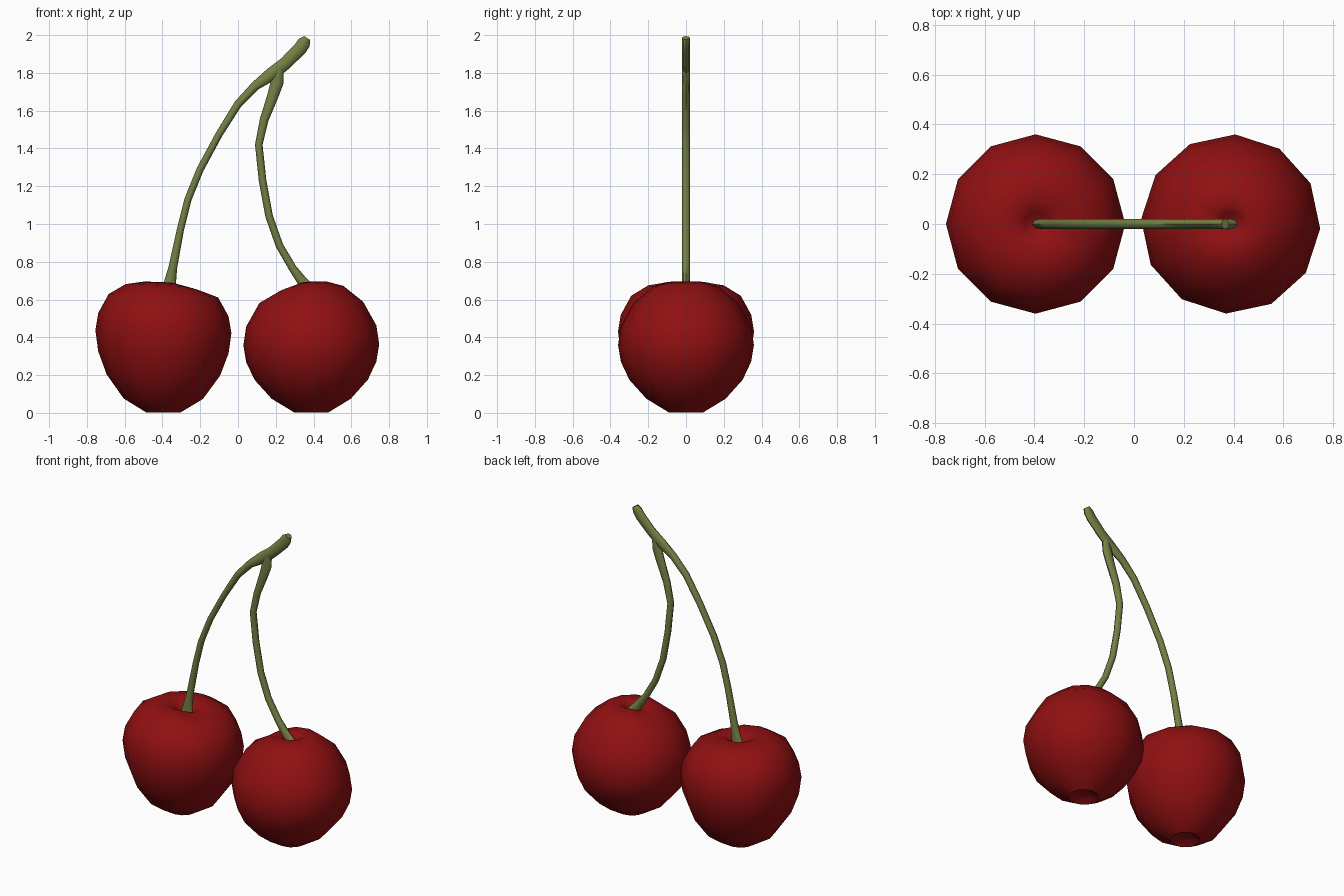
import bpy, bmesh, math
from mathutils import Vector

cube = bpy.data.objects.get("Cube")
if cube:
    bpy.data.objects.remove(cube, do_unlink=True)


def material(name, rgb):
    mat = bpy.data.materials.new(name)
    mat.use_nodes = True
    mat.diffuse_color = (*rgb, 1)
    bsdf = mat.node_tree.nodes["Principled BSDF"]
    bsdf.inputs["Base Color"].default_value = (*rgb, 1)
    bsdf.inputs["Roughness"].default_value = 0.6
    return mat


RED = material("cherry red", (0.28, 0.005, 0.006))
GREEN = material("stem green", (0.175, 0.215, 0.058))


def loft(name, rings, mat, angle):
    """Skin a list of equal rings, close both ends and smooth the result."""
    bm = bmesh.new()
    loops = [[bm.verts.new(p) for p in ring] for ring in rings]
    n = len(loops[0])
    for a, b in zip(loops, loops[1:]):
        for i in range(n):
            j = (i + 1) % n
            bm.faces.new((a[i], a[j], b[j], b[i]))
    bm.faces.new(loops[0])
    bm.faces.new(loops[-1])
    bmesh.ops.recalc_face_normals(bm, faces=bm.faces)
    mesh = bpy.data.meshes.new(name)
    bm.to_mesh(mesh)
    bm.free()
    mesh.materials.append(mat)
    obj = bpy.data.objects.new(name, mesh)
    bpy.context.collection.objects.link(obj)
    bpy.ops.object.select_all(action="DESELECT")
    obj.select_set(True)
    bpy.context.view_layer.objects.active = obj
    bpy.ops.object.shade_smooth_by_angle(angle=math.radians(angle))
    return obj


def cherry(name, x, profile, turn, groove, lean):
    """Twelve-sided lathe with a groove across the rim of the stem hollow."""
    rings = []
    for r, z in profile:
        ring = []
        for i in range(12):
            a = math.tau * i / 12 + turn
            dip = 0.025 * max(0, math.cos(a - groove)) ** 4 if z > 0.65 else 0
            tilt = lean * r * math.cos(a) * z
            ring.append((x + r * math.cos(a), r * math.sin(a), z - dip + tilt))
        rings.append(ring)
    return loft(name, rings, RED, 60)


def stem(name, path):
    """Tube in the xz plane: constant depth, width given at each point."""
    pts = [Vector((x, 0, z)) for x, z, w in path]
    rings = []
    for i, p in enumerate(pts):
        t = (pts[min(i + 1, len(pts) - 1)] - pts[max(i - 1, 0)]).normalized()
        side = Vector((t.z, 0, -t.x))
        ring = []
        for k in range(8):
            a = math.tau * k / 8
            ring.append(p + side * path[i][2] * math.cos(a)
                        + Vector((0, 0.021 * math.sin(a), 0)))
        rings.append(ring)
    return loft(name, rings, GREEN, 50)


# Fruit: the underside is shared, the shoulders differ
base = [(0.025, 0.03), (0.05, 0.025), (0.09, 0.002), (0.21, 0.075)]
cherry("right_cherry", -0.395, base + [
    (0.30, 0.20), (0.345, 0.32), (0.36, 0.43), (0.345, 0.52), (0.29, 0.62),
    (0.20, 0.675), (0.10, 0.692), (0.045, 0.66), (0.02, 0.64)], 0, 0, -0.05)
cherry("left_cherry", 0.388, base + [
    (0.30, 0.175), (0.345, 0.27), (0.36, 0.36), (0.345, 0.46), (0.275, 0.585),
    (0.17, 0.67), (0.08, 0.695), (0.045, 0.67), (0.02, 0.65)],
    math.radians(-3), math.pi, 0.02)

# Long stem running up into the thick woody tip
stem("long_stem", [
    (-0.37, 0.64, 0.04), (-0.36, 0.69, 0.032), (-0.345, 0.77, 0.023),
    (-0.305, 0.97, 0.019), (-0.265, 1.13, 0.019), (-0.2, 1.29, 0.019),
    (-0.1, 1.475, 0.019), (0, 1.635, 0.021), (0.09, 1.73, 0.024),
    (0.18, 1.795, 0.036), (0.25, 1.85, 0.034), (0.33, 1.93, 0.036),
    (0.35, 1.96, 0.035), (0.366, 1.985, 0.018)])

# Short stem joining under the fork
stem("short_stem", [
    (0.39, 0.64, 0.032), (0.345, 0.69, 0.028), (0.29, 0.765, 0.021),
    (0.22, 0.885, 0.02), (0.165, 1.04, 0.02), (0.13, 1.23, 0.02),
    (0.11, 1.42, 0.02), (0.138, 1.55, 0.023), (0.185, 1.68, 0.03),
    (0.207, 1.75, 0.034), (0.22, 1.82, 0.022)])
